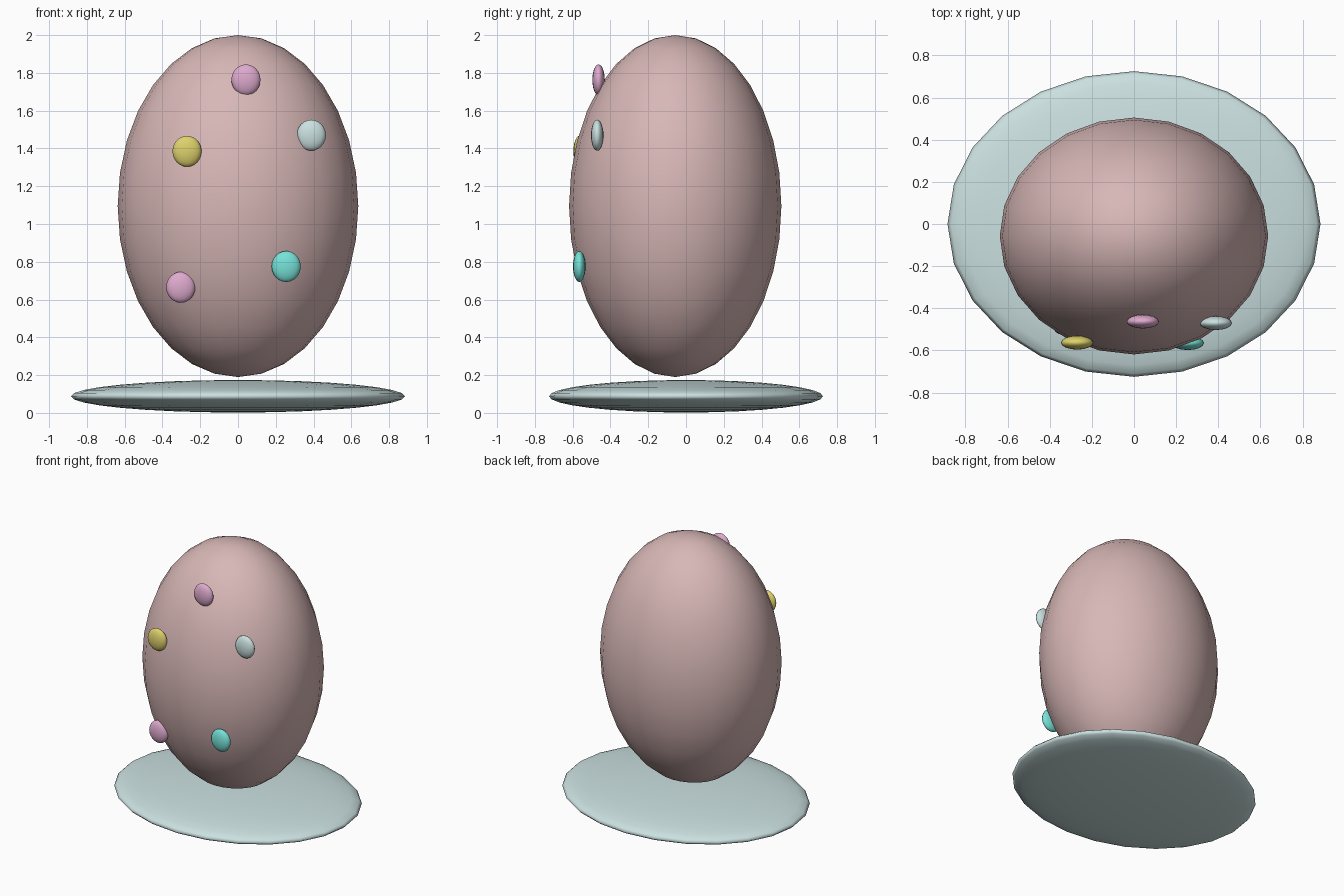
import bpy

if "Cube" in bpy.data.objects:
    bpy.data.objects.remove(bpy.data.objects["Cube"])


def material(name, rgb):
    """Flat colour from 0-255 sRGB values, stored as linear."""
    lin = [((c / 255 + 0.055) / 1.055) ** 2.4 for c in rgb]
    mat = bpy.data.materials.new(name)
    mat.diffuse_color = (*lin, 1.0)
    mat.use_nodes = True
    mat.node_tree.nodes["Principled BSDF"].inputs["Base Color"].default_value = mat.diffuse_color
    return mat


def ellipsoid(name, center, radii, mat, segments=24, rings=16):
    """Smooth sphere scaled to the given radii."""
    bpy.ops.mesh.primitive_uv_sphere_add(
        segments=segments, ring_count=rings, radius=1, location=center)
    obj = bpy.context.object
    obj.name = name
    obj.scale = radii
    bpy.ops.object.transform_apply(location=False, rotation=False, scale=True)
    bpy.ops.object.shade_smooth()
    obj.data.materials.append(mat)
    return obj


shell = material("dusty rose", (215, 183, 182))
pale = material("pale blue grey", (203, 224, 224))
pink = material("orchid pink", (222, 170, 206))
yellow = material("mustard yellow", (222, 209, 108))
teal = material("turquoise", (118, 226, 216))

# Flattened dish under the egg
ellipsoid("dish", (0, 0, 0.088), (0.885, 0.725, 0.086), pale)

# Egg body, floating just above the dish
ellipsoid("egg", (0, -0.057, 1.095), (0.637, 0.562, 0.905), shell)

# Candy spots sunk into the front of the egg
spots = [
    ("top_spot", (0.042, -0.463, 1.763), pink),
    ("left_spot", (-0.27, -0.563, 1.385), yellow),
    ("right_spot", (0.388, -0.47, 1.47), pale),
    ("lower_right_spot", (0.255, -0.565, 0.775), teal),
    ("lower_left_spot", (-0.303, -0.498, 0.665), pink),
]
for name, center, mat in spots:
    ellipsoid(name, center, (0.077, 0.033, 0.082), mat, 16, 12)
